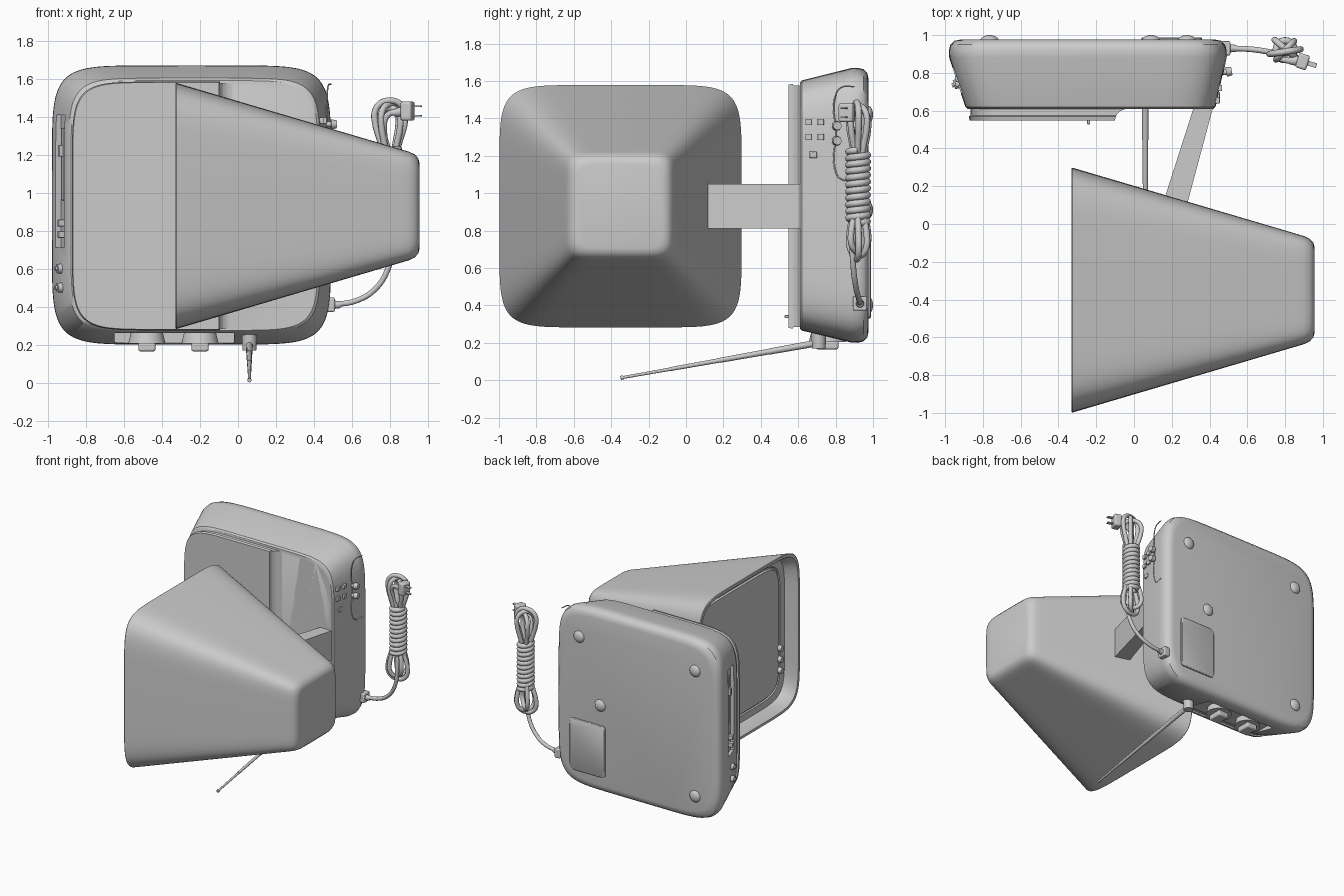
import bpy, bmesh, math
from math import sin, cos, pi, radians
from mathutils import Vector, Matrix

cube = bpy.data.objects.get("Cube")
if cube:
    bpy.data.objects.remove(cube, do_unlink=True)


def finish(name, bm, smooth=True, bevel=0):
    bmesh.ops.recalc_face_normals(bm, faces=bm.faces[:])
    mesh = bpy.data.meshes.new(name)
    bm.to_mesh(mesh)
    bm.free()
    ob = bpy.data.objects.new(name, mesh)
    bpy.context.collection.objects.link(ob)
    bpy.ops.object.select_all(action='DESELECT')
    ob.select_set(True)
    bpy.context.view_layer.objects.active = ob
    if bevel:
        mod = ob.modifiers.new("bevel", 'BEVEL')
        mod.width, mod.segments = bevel, 3
    if smooth:
        bpy.ops.object.shade_smooth_by_angle(angle=radians(35))
    return ob


def loft(name, rings, axis, power=7, count=96):
    """Skin soft-square rings (position, u_min, u_max, v_min, v_max) along an axis."""
    bm = bmesh.new()
    loops = []
    for pos, u0, u1, v0, v1 in rings:
        loop = []
        for i in range(count):
            t = 2 * pi * i / count
            c, s = round(cos(t), 9), round(sin(t), 9)
            u = (u0 + u1) / 2 + (u1 - u0) / 2 * math.copysign(abs(c) ** (2 / power), c)
            v = (v0 + v1) / 2 + (v1 - v0) / 2 * math.copysign(abs(s) ** (2 / power), s)
            loop.append(bm.verts.new((pos, u, v) if axis == 'x' else (u, pos, v)))
        loops.append(loop)
    for a, b in zip(loops, loops[1:]):
        for i in range(count):
            j = (i + 1) % count
            bm.faces.new((a[i], a[j], b[j], b[i]))
    bm.faces.new(loops[0])
    bm.faces.new(loops[-1])
    return finish(name, bm)


def box(name, centre, size, turn=0, bevel=0.004):
    bm = bmesh.new()
    bmesh.ops.create_cube(bm, size=1, matrix=Matrix.Translation(centre)
                          @ Matrix.Rotation(turn, 4, 'Z') @ Matrix.Diagonal((*size, 1)))
    return finish(name, bm, bevel=bevel)


def rod(name, start, end, r1, r2, sides=24):
    a, b = Vector(start), Vector(end)
    bm = bmesh.new()
    turn = (b - a).to_track_quat('Z', 'Y').to_matrix().to_4x4()
    bmesh.ops.create_cone(bm, cap_ends=True, segments=sides, radius1=r1, radius2=r2,
                          depth=(b - a).length, matrix=Matrix.Translation((a + b) / 2) @ turn)
    return finish(name, bm)


def prism(name, points, z0, z1):
    bm = bmesh.new()
    face = bm.faces.new([bm.verts.new((x, y, z0)) for x, y in points])
    new = bmesh.ops.extrude_face_region(bm, geom=[face])['geom']
    bmesh.ops.translate(bm, vec=(0, 0, z1 - z0),
                        verts=[v for v in new if isinstance(v, bmesh.types.BMVert)])
    return finish(name, bm, smooth=False)


def cable(name, points, radius, cyclic=False):
    curve = bpy.data.curves.new(name, 'CURVE')
    curve.dimensions = '3D'
    curve.bevel_depth, curve.bevel_resolution = radius, 3
    curve.resolution_u, curve.use_fill_caps = 6, True
    spline = curve.splines.new('BEZIER')
    spline.bezier_points.add(len(points) - 1)
    for p, co in zip(spline.bezier_points, points):
        p.co = co
        p.handle_left_type = p.handle_right_type = 'AUTO'
    spline.use_cyclic_u = cyclic
    ob = bpy.data.objects.new(name, curve)
    bpy.context.collection.objects.link(ob)


def cut(target, cutter):
    cutter.hide_render = True
    mod = target.modifiers.new("cut", 'BOOLEAN')
    mod.object, mod.operation, mod.solver = cutter, 'DIFFERENCE', 'EXACT'
    bpy.ops.object.select_all(action='DESELECT')
    bpy.context.view_layer.objects.active = target
    target.select_set(True)
    bpy.ops.object.modifier_apply(modifier=mod.name)
    bpy.data.objects.remove(cutter, do_unlink=True)
    bpy.ops.object.shade_smooth_by_angle(angle=radians(35))


# Sloping sides of the base
def plus_side(y):
    return 0.43 + (y - 0.61) * 0.2


def minus_side(y):
    return -0.89 - (y - 0.61) * 0.31


slope = math.atan(0.31)

# Base housing with control recesses
base = loft("base_housing", [
    (0.61, -0.88, 0.42, 0.275, 1.59), (0.62, -0.893, 0.432, 0.265, 1.603),
    (0.88, -0.978, 0.488, 0.202, 1.668), (0.92, -0.98, 0.49, 0.2, 1.67),
    (0.95, -0.972, 0.482, 0.208, 1.662), (0.97, -0.95, 0.46, 0.23, 1.64),
    (0.976, -0.92, 0.43, 0.26, 1.61)], 'y')
cut(base, box("knob_recess_cutter", (-0.335, 0.74, 0.2), (0.63, 0.23, 0.12), bevel=0))
cut(base, box("side_recess_cutter", (minus_side(0.76), 0.76, 1.06), (0.05, 0.14, 0.7), slope, 0))

# Raised front panel, stepped down on one side with a curved shoulder
panel = loft("front_panel", [(0.64, -0.865, 0.41, 0.285, 1.575), (0.575, -0.865, 0.41, 0.285, 1.575),
                             (0.57, -0.875, 0.42, 0.275, 1.585), (0.548, -0.87, 0.415, 0.28, 1.58)], 'y')
arc = [(-0.03 + 0.07 * cos(a), 0.55 + 0.06 * sin(a))
       for a in [pi - i * pi / 16 for i in range(9)]]
cut(panel, prism("step_cutter", [(-0.1, 0.5)] + arc + [(0.6, 0.61), (0.6, 0.5)], 0.1, 1.8))
box("front_latch", (-0.24, 0.54, 0.34), (0.015, 0.025, 0.015))

# Display hood, hollow at its wide end, with an inset screen
def square(x, half):
    return (x, -0.35 - half, -0.35 + half, 0.93 - half, 0.93 + half)


loft("display_hood", [square(*p) for p in (
    (0.956, 0.225), (0.95, 0.25), (0.93, 0.272), (0.9, 0.286), (0.86, 0.298), (-0.325, 0.648),
    (-0.33, 0.645), (-0.33, 0.625), (-0.325, 0.62), (-0.23, 0.59), (-0.225, 0.54),
    (-0.215, 0.535), (-0.215, 0.525), (-0.23, 0.52), (-0.235, 0.4), (-0.238, 0.2))], 'x')
for i in range(3):
    z = 0.58 + i * 0.09
    rod("screen_knob", (-0.22, -0.87, z), (-0.26, -0.87, z), 0.025, 0.022)

# Support arm
prism("support_arm", [(0.43, 0.66), (0.33, 0.66), (0.15, 0.1), (0.28, 0.1)], 0.81, 1.05)

# Rotary knobs under the base
for x in (-0.48, -0.2):
    rod("knob_disc", (x, 0.755, 0.28), (x, 0.755, 0.205), 0.08, 0.098, 40)
    box("knob_grip", (x, 0.755, 0.187), (0.09, 0.12, 0.045), bevel=0.01)

# Telescopic antenna
rod("antenna_socket", (0.06, 0.71, 0.28), (0.06, 0.71, 0.17), 0.042, 0.036)
root, tip = Vector((0.06, 0.71, 0.2)), Vector((0.06, -0.35, 0.012))
for i in range(4):
    r = 0.018 - 0.003 * i
    rod("antenna_section", root.lerp(tip, i / 4), root.lerp(tip, (i + 1) / 4), r, r - 0.0015, 16)
rod("antenna_tip", root.lerp(tip, 0.985), tip, 0.011, 0.011, 16)

# Back feet and battery cover
for x, z in ((0.28, 1.42), (-0.765, 1.42), (-0.765, 0.4), (0.09, 0.91)):
    bm = bmesh.new()
    bmesh.ops.create_uvsphere(bm, u_segments=24, v_segments=12, radius=1,
                              matrix=Matrix.Translation((x, 0.972, z)) @ Matrix.Diagonal((0.048, 0.028, 0.048, 1)))
    finish("back_foot", bm)
loft("back_cover", [(0.96, 0.04, 0.36, 0.33, 0.75), (0.983, 0.04, 0.36, 0.33, 0.75),
                    (0.988, 0.046, 0.354, 0.336, 0.744)], 'y', power=14)

# Sockets and switches on the cord side
for y in (0.655, 0.72):
    for z in (1.3, 1.38):
        box("side_button", (plus_side(y), y, z), (0.03, 0.034, 0.034))
box("side_switch", (plus_side(0.68), 0.68, 1.205), (0.02, 0.04, 0.035))
for z in (1.28, 1.36):
    x = plus_side(0.8)
    rod("terminal_post", (x - 0.02, 0.8, z), (x + 0.03, 0.805, z), 0.014, 0.014)
    rod("terminal_cap", (x + 0.02, 0.805, z), (x + 0.05, 0.81, z), 0.026, 0.022)
cable("panel_edge", [(plus_side(y) + 0.002, y, z) for y, z in (
    (0.9, 1.57), (0.83, 1.565), (0.802, 1.53), (0.8, 1.32), (0.802, 1.11), (0.83, 1.075), (0.9, 1.07))], 0.004)

# Slider, buttons and jacks on the other side
box("slider_strip", (minus_side(0.76) + 0.02, 0.77, 1.15), (0.02, 0.04, 0.38), slope)
box("slider_grip", (minus_side(0.76) + 0.005, 0.77, 1.22), (0.03, 0.03, 0.06), slope)
for z in (0.78, 0.84):
    box("function_button", (minus_side(0.75) + 0.01, 0.75, z), (0.05, 0.035, 0.035), slope)
for z in (0.5, 0.6):
    x = minus_side(0.75)
    rod("jack_ring", (x + 0.02, 0.75, z), (x - 0.02, 0.737, z), 0.028, 0.024)
    rod("jack_pin", (x - 0.01, 0.74, z), (x - 0.03, 0.734, z), 0.012, 0.012)

# Power cord running to a tied bundle
box("cord_grommet", (0.485, 0.93, 0.41), (0.05, 0.075, 0.075), bevel=0.008)
rod("cord_sleeve", (0.49, 0.93, 0.41), (0.54, 0.93, 0.41), 0.024, 0.018)
cable("power_cord", [(0.5, 0.93, 0.41), (0.62, 0.925, 0.43), (0.72, 0.91, 0.49),
                     (0.79, 0.895, 0.6), (0.81, 0.89, 0.72), (0.8, 0.91, 0.9)], 0.015)
AX, AY = 0.8, 0.92
for k, (turn, width, height) in enumerate(((0.15, 0.075, 0.42), (0.8, 0.06, 0.4), (-0.7, 0.065, 0.38))):
    loop = []
    for i in range(24):
        t = 2 * pi * i / 24
        off = width * 2.6 * sin(t) * cos(t) ** 2 + 0.012 * sin(t)
        loop.append((AX + off * cos(turn), AY + off * sin(turn) + 0.008 * (k - 1),
                     1.065 + height * cos(t)))
    cable("cord_loop", loop, 0.017, True)
cable("cord_wrap", [(AX + 0.047 * cos(i * pi / 4), AY + 0.05 * sin(i * pi / 4), 0.84 + 0.39 * i / 88)
                    for i in range(89)], 0.019)

# Plug
cable("plug_lead", [(0.8, 0.91, 1.2), (0.77, 0.89, 1.32), (0.79, 0.87, 1.41), (0.86, 0.86, 1.425)], 0.016)
rod("plug_sleeve", (0.82, 0.865, 1.42), (0.87, 0.862, 1.428), 0.018, 0.028)
box("plug_body", (0.893, 0.86, 1.43), (0.06, 0.08, 0.1), -0.3, 0.012)
for dz in (-0.025, 0.025):
    box("plug_prong", (0.94, 0.846, 1.43 + dz), (0.055, 0.025, 0.008), -0.3, 0.001)
